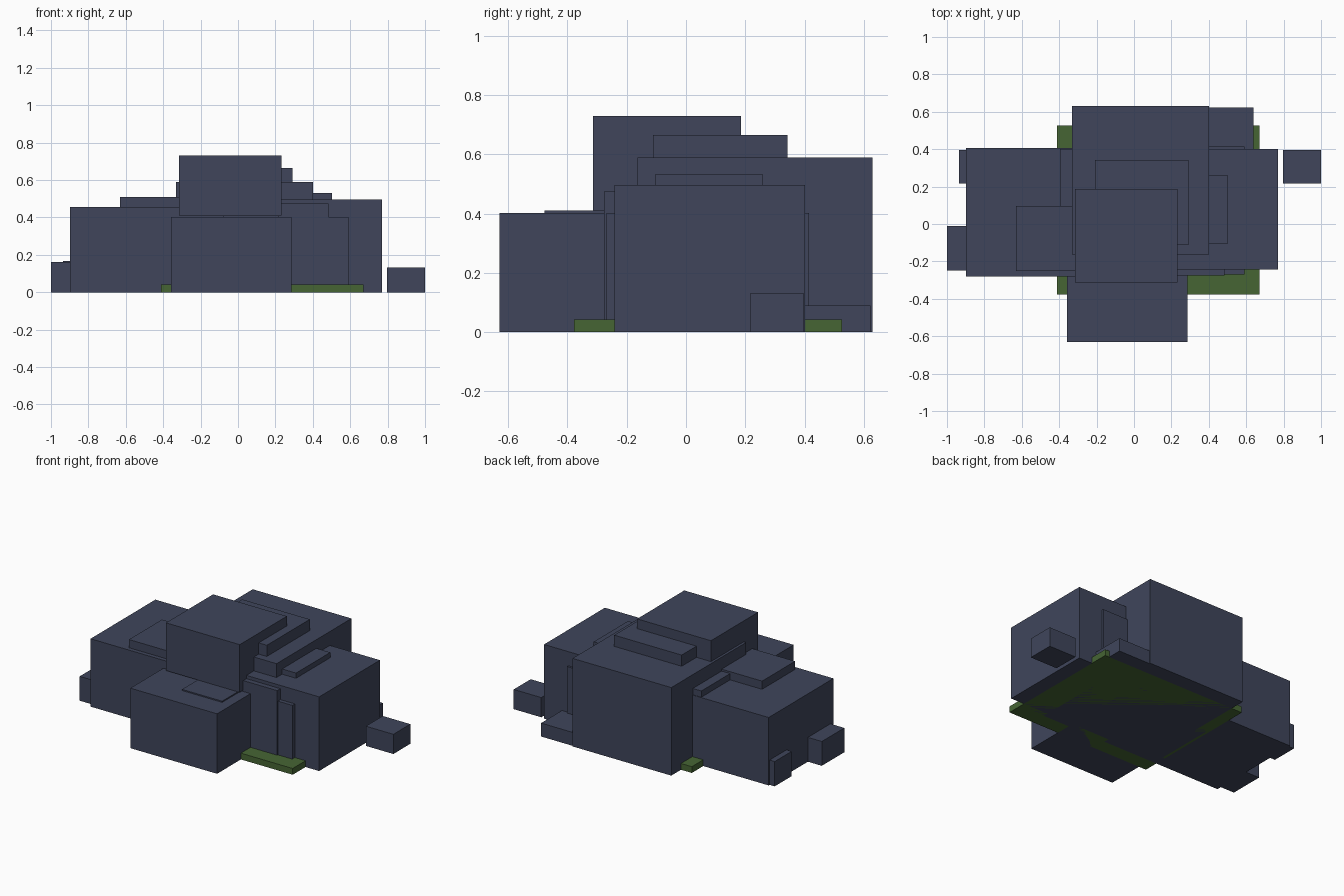
import bpy


def make_material(name, rgb):
    mat = bpy.data.materials.new(name)
    mat.diffuse_color = (*rgb, 1.0)
    return mat


SLATE = make_material("slate_blue", (0.050, 0.060, 0.105))
GREEN = make_material("grass_green", (0.061, 0.130, 0.034))


def box(name, x, y, z, mat=SLATE):
    """Box spanning the given (min, max) range on each axis."""
    spans = (x, y, z)
    bpy.ops.mesh.primitive_cube_add(
        size=1, location=[(a + b) / 2 for a, b in spans])
    obj = bpy.context.object
    obj.name = obj.data.name = name
    for v in obj.data.vertices:
        for i, (a, b) in enumerate(spans):
            v.co[i] *= b - a
    obj.data.materials.append(mat)
    return obj


# Ground plate under the building
box("lawn", (-0.412, 0.67), (-0.378, 0.527), (0, 0.042), GREEN)

# Main wings
box("left_wing", (-0.897, 0.0), (-0.28, 0.406), (0, 0.455))
box("right_wing", (-0.395, 0.771), (-0.242, 0.402), (0, 0.497))
box("front_wing", (-0.357, 0.286), (-0.63, 0.0), (0, 0.402))
box("back_wing", (-0.332, 0.40), (-0.163, 0.63), (0, 0.59))

# Core volumes showing between the wings
box("inner_core", (-0.20, 0.484), (-0.276, 0.30), (0, 0.475))
box("cross_core", (0.0, 0.591), (-0.269, 0.415), (0, 0.402))

# Upper storeys and roof slabs
box("tower", (-0.315, 0.232), (-0.313, 0.186), (0.41, 0.73))
box("tower_back_step", (-0.208, 0.292), (-0.112, 0.343), (0.45, 0.665))
box("left_roof_slab", (-0.632, -0.20), (-0.252, 0.097), (0.40, 0.51))
box("right_roof_slab", (0.10, 0.503), (-0.104, 0.259), (0.40, 0.532))
box("front_roof_slab", (-0.08, 0.217), (-0.478, -0.20), (0.35, 0.41))

# Low outbuildings
box("right_shed", (0.796, 1.0), (0.217, 0.396), (0, 0.132))
box("left_front_shed", (-1.0, -0.80), (-0.248, -0.01), (0, 0.163))
box("left_back_shed", (-0.935, -0.80), (0.217, 0.396), (0, 0.166))
box("back_terrace", (0.20, 0.638), (0.35, 0.623), (0, 0.09))
